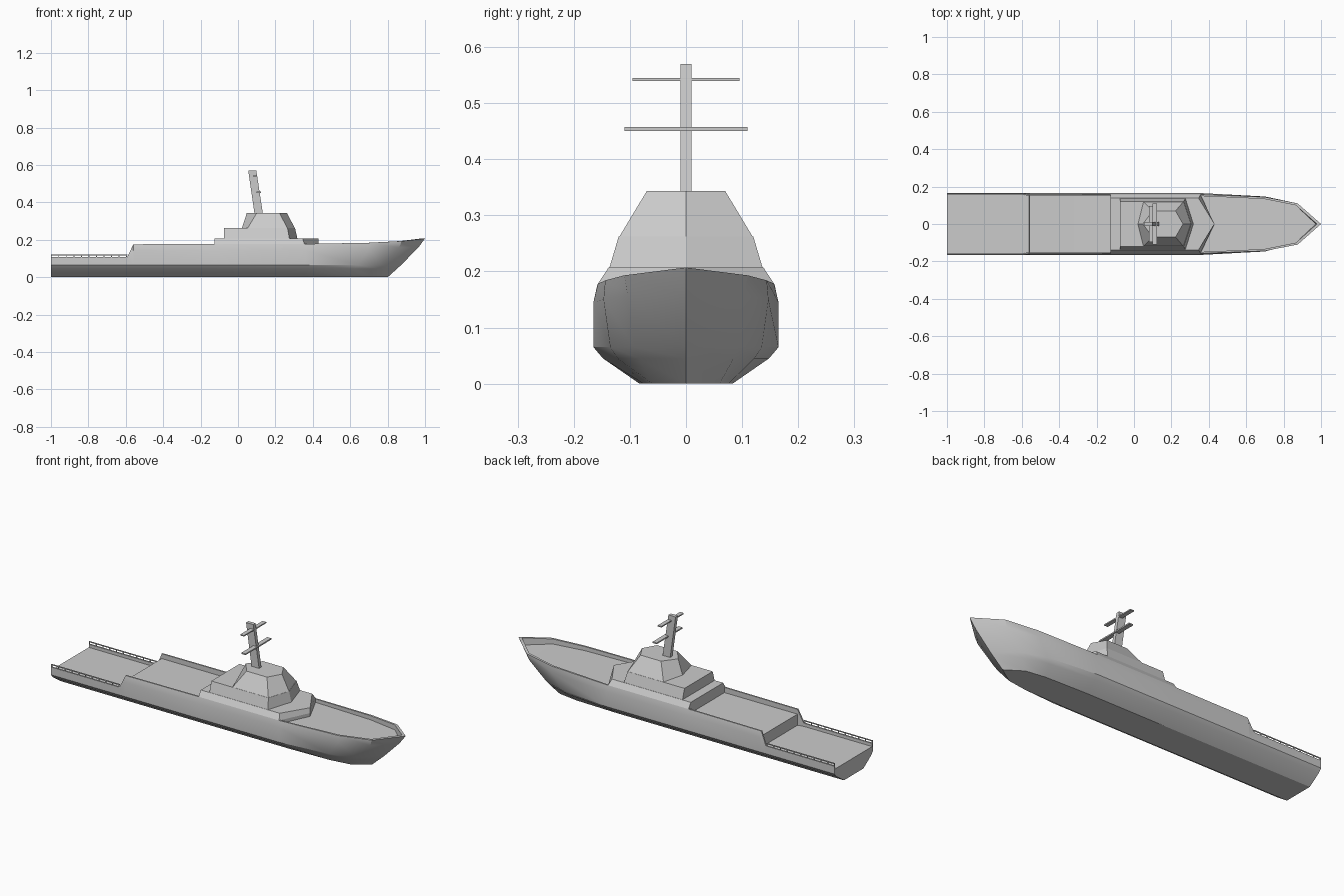
import bpy, bmesh

if "Cube" in bpy.data.objects:
    bpy.data.objects.remove(bpy.data.objects["Cube"])


def loft(name, rings, smooth=False):
    """Skin a list of closed rings (equal point counts) and cap both ends."""
    bm = bmesh.new()
    vr = [[bm.verts.new(p) for p in ring] for ring in rings]
    n = len(vr[0])
    for a, b in zip(vr, vr[1:]):
        for i in range(n):
            j = (i + 1) % n
            bm.faces.new((a[i], a[j], b[j], b[i]))
    bm.faces.new(vr[0])
    bm.faces.new(vr[-1])
    bmesh.ops.remove_doubles(bm, verts=bm.verts, dist=1e-5)
    bmesh.ops.recalc_face_normals(bm, faces=bm.faces)
    me = bpy.data.meshes.new(name)
    bm.to_mesh(me)
    bm.free()
    ob = bpy.data.objects.new(name, me)
    bpy.context.collection.objects.link(ob)
    if smooth:
        bpy.context.view_layer.objects.active = ob
        ob.select_set(True)
        bpy.ops.object.shade_smooth_by_angle(angle=0.5)
        ob.select_set(False)
    return ob


def mirror_ring(half):
    return half + [(x, -y, z) for x, y, z in reversed(half)]


def outline(half, z):
    """Plan outline from starboard points (x, y), mirrored; centreline points kept once."""
    other = [(x, -y) for x, y in reversed(half) if y > 0]
    return [(x, y, z) for x, y in half + other]


def box(name, x0, x1, y0, y1, z0, z1):
    return loft(name, [[(x0, y0, z), (x1, y0, z), (x1, y1, z), (x0, y1, z)] for z in (z0, z1)])


# Hull with recessed decks: keel edge, bilge, side, knuckle, bulwark top, then inner wall
def station(x, deck, top, top_y=0.157, knuckle=0.145):
    h = [(0.083, 0), (0.148, 0.045), (0.165, 0.065), (0.165, knuckle),
         (top_y, top), (top_y - 0.008, top), (top_y - 0.008, deck)]
    return mirror_ring([(x, y, z) for y, z in h])


fore = mirror_ring([(0.6, 0.076, 0), (0.62, 0.122, 0.045), (0.64, 0.135, 0.065), (0.7, 0.147, 0.15),
                    (0.7, 0.144, 0.184), (0.695, 0.134, 0.184), (0.695, 0.134, 0.162)])
shoulder = mirror_ring([(0.71, 0.06, 0), (0.75, 0.085, 0.045), (0.77, 0.092, 0.065), (0.862, 0.104, 0.158),
                        (0.875, 0.11, 0.193), (0.865, 0.1, 0.193), (0.865, 0.1, 0.166)])
stem = mirror_ring([(0.8, 0, 0), (0.85, 0, 0.045), (0.872, 0, 0.065), (0.965, 0, 0.16),
                    (1.0, 0, 0.207), (0.978, 0, 0.207), (0.972, 0, 0.17)])
loft("hull", [
    station(-1, 0.09, 0.107, 0.165, 0.1),
    station(-0.592, 0.09, 0.107, 0.165, 0.1),
    station(-0.5601, 0.09, 0.175, 0.158, 0.143),
    station(-0.56, 0.15, 0.176, 0.158, 0.143),
    station(-0.12, 0.15, 0.178),
    station(0.36, 0.16, 0.178),
    fore, shoulder, stem], smooth=True)

# Stepped deckhouses with pointed fronts
loft("lower_deckhouse", [
    outline([(-0.125, 0.156), (0.355, 0.156), (0.43, 0)], 0.148),
    outline([(-0.125, 0.157), (0.355, 0.157), (0.43, 0)], 0.178),
    outline([(-0.125, 0.138), (0.345, 0.138), (0.43, 0)], 0.207)])
loft("upper_deckhouse", [
    outline([(-0.075, 0.137), (0.275, 0.137), (0.318, 0)], 0.205),
    outline([(-0.075, 0.12), (0.265, 0.12), (0.305, 0)], 0.262)])

# Six-sided tapered bridge
loft("bridge", [
    outline([(0.02, 0), (0.05, 0.12), (0.265, 0.12), (0.305, 0)], 0.26),
    outline([(0.047, 0), (0.1, 0.07), (0.222, 0.07), (0.262, 0)], 0.343)])

# Raked mast and two yards
loft("mast", [[(x, -0.01, z), (x + w, -0.01, z), (x + w, 0.01, z), (x, 0.01, z)]
              for x, w, z in ((0.088, 0.045, 0.34), (0.055, 0.043, 0.57))])
box("lower_yard", 0.098, 0.122, -0.11, 0.11, 0.45, 0.457)
box("upper_yard", 0.08, 0.102, -0.095, 0.095, 0.539, 0.545)

# Aft deck railings
for side, label in ((-1, "starboard"), (1, "port")):
    y = side * 0.161
    box(label + "_rail", -1, -0.592, y - 0.002, y + 0.002, 0.117, 0.122)
    for i in range(11):
        x = -0.998 + i * 0.0402
        box(label + "_rail_post", x - 0.002, x + 0.002, y - 0.002, y + 0.002, 0.1, 0.119)
